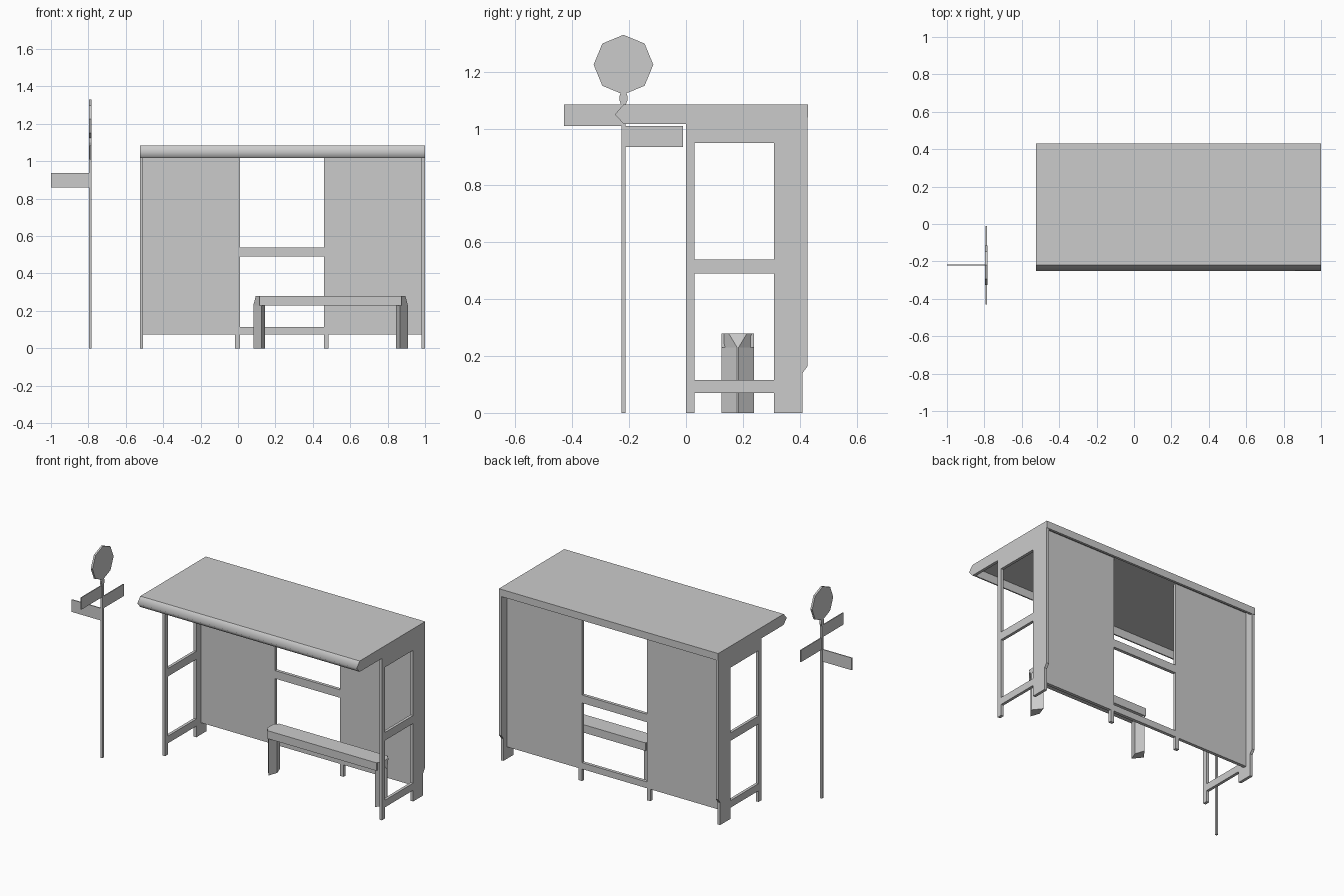
import bpy, bmesh, math
from mathutils import Vector

cube = bpy.data.objects.get("Cube")
if cube:
    bpy.data.objects.remove(cube, do_unlink=True)

grey = bpy.data.materials.new("plain_grey")
grey.use_nodes = True
COLOUR = (0.6, 0.6, 0.6, 1)
grey.diffuse_color = COLOUR
grey.node_tree.nodes["Principled BSDF"].inputs["Base Color"].default_value = COLOUR


def finish(name, bm):
    bmesh.ops.recalc_face_normals(bm, faces=bm.faces)
    mesh = bpy.data.meshes.new(name)
    bm.to_mesh(mesh)
    bm.free()
    mesh.materials.append(grey)
    obj = bpy.data.objects.new(name, mesh)
    bpy.context.collection.objects.link(obj)
    return obj


def add_prism(bm, points, offset):
    """Extrude a flat outline of 3D points along an offset."""
    face = bm.faces.new([bm.verts.new(p) for p in points])
    out = bmesh.ops.extrude_face_region(bm, geom=[face], use_keep_orig=True)
    moved = [v for v in out["geom"] if isinstance(v, bmesh.types.BMVert)]
    bmesh.ops.translate(bm, verts=moved, vec=Vector(offset))


def add_box(bm, x0, x1, y0, y1, z0, z1):
    add_prism(bm, [(x0, y0, z0), (x1, y0, z0), (x1, y1, z0), (x0, y1, z0)], (0, 0, z1 - z0))


def add_side_profile(bm, outline, x0, x1):
    add_prism(bm, [(x0, y, z) for y, z in outline], (x1 - x0, 0, 0))


LEFT, RIGHT, SIDE = -0.525, 1.0, 0.018
CEILING, TOP = 1.068, 1.085

# Hollow roof: rounded front nose, thin slab and back fascia
bm = bmesh.new()
add_side_profile(bm, [(-0.22, TOP), (-0.25, 1.05), (-0.22, 1.017), (-0.212, 1.017),
                      (-0.212, CEILING), (0.415, CEILING), (0.415, 1.04),
                      (0.43, 1.04), (0.43, TOP)], LEFT, RIGHT)
roof = finish("roof", bm)
for p in roof.data.polygons:
    p.use_smooth = p.normal.y < -0.3 and abs(p.normal.z) > 0.3

# Side frames: fascia, front post, rails and notched back post
for name, x0 in (("side_frame_a", LEFT), ("side_frame_b", RIGHT - SIDE)):
    bm = bmesh.new()
    x1 = x0 + SIDE
    add_box(bm, x0, x1, -0.212, 0.415, 1.017, CEILING)
    add_box(bm, x0, x1, 0, 0.03, 0, 1.017)
    for z0, z1 in ((0.07, 0.115), (0.49, 0.54), (0.95, 1.017)):
        add_box(bm, x0, x1, 0.03, 0.31, z0, z1)
    add_side_profile(bm, [(0.31, 0), (0.41, 0), (0.41, 0.14), (0.428, 0.165),
                          (0.428, 1.04), (0.31, 1.04)], x0, x1)
    finish(name, bm)

# Back wall: two panels, window rails and feet
bm = bmesh.new()
Y0, Y1 = 0.355, 0.375
WIN0, WIN1 = 0.01, 0.46
add_box(bm, LEFT + SIDE, WIN0, Y0, Y1, 0.075, CEILING)
add_box(bm, WIN1, RIGHT - SIDE, Y0, Y1, 0.075, CEILING)
for z0, z1 in ((0.075, 0.115), (0.49, 0.54)):
    add_box(bm, WIN0, WIN1, Y0, Y1, z0, z1)
for x in (WIN0 - 0.025, WIN1):
    add_box(bm, x, x + 0.025, Y0, Y1, 0, 0.075)
finish("back_wall", bm)

# Bench seat and its two mirrored four-sided legs
bm = bmesh.new()
MID = 0.495
add_box(bm, 0.115, 0.875, 0.125, 0.24, 0.23, 0.28)
finish("bench_seat", bm)
for name, s in (("bench_leg_a", -1), ("bench_leg_b", 1)):
    bm = bmesh.new()
    rings = []
    for z, outer in ((0, 0.413), (0.23, 0.413), (0.28, 0.4)):
        plan = [(0.37, 0.125), (outer, 0.15), (outer, 0.215), (0.37, 0.24), (0.35, 0.182)]
        if z < 0.25:
            plan[1:3] = [(outer, 0.18), (outer, 0.185)]
        rings.append([bm.verts.new((MID + s * x, y, z)) for x, y in plan])
    for low, high in zip(rings, rings[1:]):
        for i in range(5):
            j = (i + 1) % 5
            bm.faces.new((low[i], low[j], high[j], high[i]))
    bm.faces.new(rings[0])
    bm.faces.new(rings[-1])
    finish(name, bm)

# Sign pole with a small flared neck
PX, PY = -0.79, -0.22
bm = bmesh.new()
add_box(bm, PX - 0.006, PX + 0.006, PY - 0.0075, PY + 0.0075, 0, 1.09)
finish("sign_pole", bm)
bm = bmesh.new()
neck = [(0.007, 1.08), (0.014, 1.1), (0.014, 1.115), (0.008, 1.13)]
add_side_profile(bm, [(PY + w, z) for w, z in neck] + [(PY - w, z) for w, z in reversed(neck)],
                 PX - 0.006, PX + 0.006)
finish("sign_neck", bm)

# Eight-sided disc sign
bm = bmesh.new()
ring = [math.tau * i / 8 for i in range(8)]
add_side_profile(bm, [(PY + 0.105 * math.sin(a), 1.225 + 0.105 * math.cos(a)) for a in ring],
                 PX - 0.006, PX + 0.006)
finish("round_sign", bm)

# Three thin direction blades
T = 0.003
for name, box in (
        ("blade_front", (PX - T, PX + T, -0.43, PY, 1.01, TOP)),
        ("blade_back", (PX - T, PX + T, PY, -0.01, 0.935, 1.01)),
        ("blade_side", (-1.0, PX, PY - T, PY + T, 0.86, 0.937))):
    bm = bmesh.new()
    add_box(bm, *box)
    finish(name, bm)
